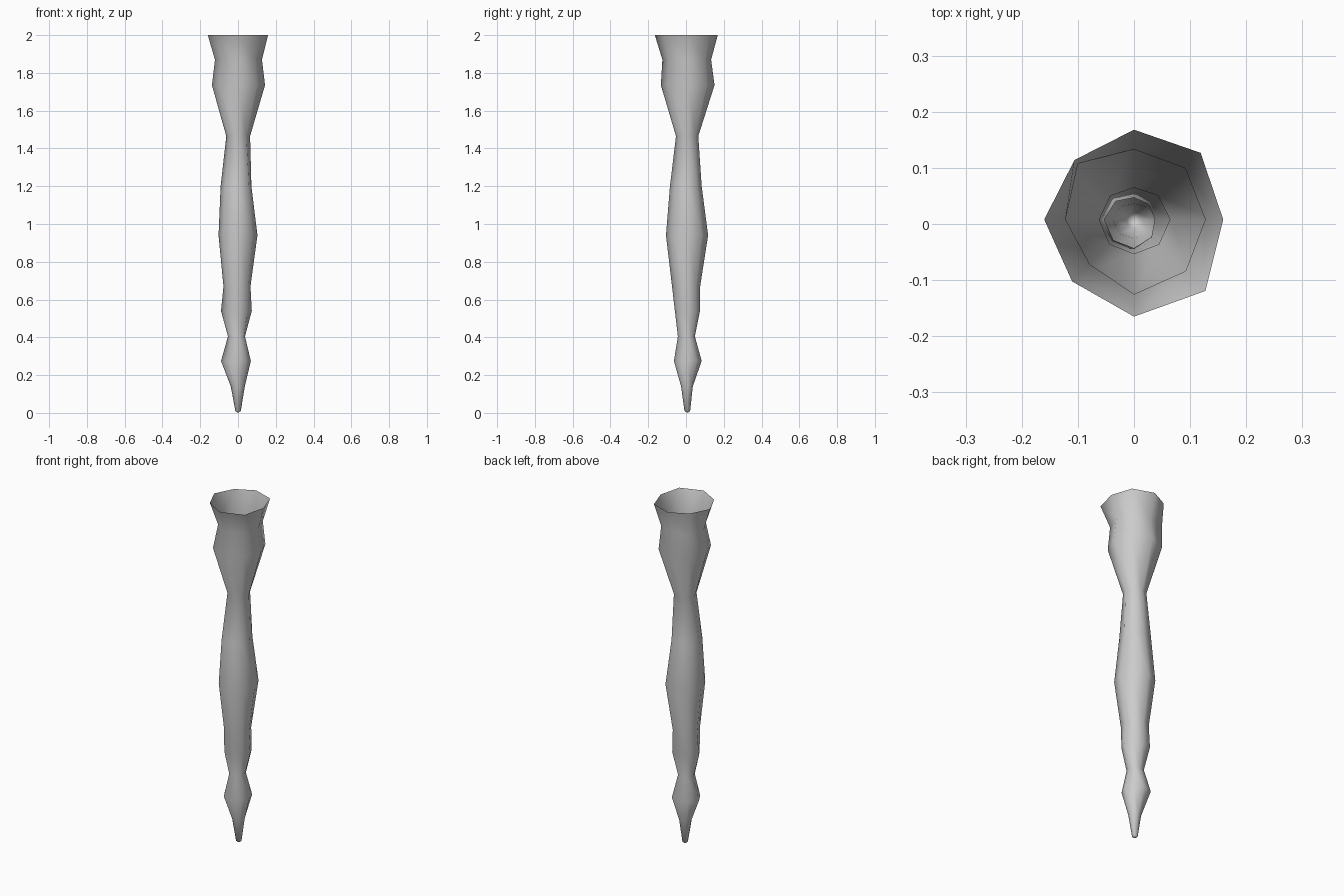
import bpy, bmesh, math

CY = 0.008  # axis offset in y

# Rings from rim to tip: height, then reach in +x, +y, -x, -y
RINGS = [
    (2.00, 0.159, 0.160, 0.160, 0.173),
    (1.87, 0.127, 0.125, 0.122, 0.133),
    (1.735, 0.143, 0.143, 0.138, 0.141),
    (1.465, 0.064, 0.057, 0.062, 0.061),
    (1.20, 0.071, 0.075, 0.092, 0.093),
    (0.94, 0.103, 0.109, 0.103, 0.114),
    (0.67, 0.066, 0.067, 0.077, 0.082),
    (0.54, 0.073, 0.066, 0.090, 0.067),
    (0.405, 0.037, 0.039, 0.053, 0.051),
    (0.275, 0.068, 0.075, 0.090, 0.072),
    (0.14, 0.036, 0.028, 0.038, 0.034),
    (0.01, 0.015, 0.014, 0.014, 0.016),
]
# Uneven diagonal corners near the rim: +x+y, -x+y, -x-y, +x-y
DIAGONALS = {0: (0.168, 0.150, 0.156, 0.180),
             1: (0.129, 0.141, 0.112, 0.130)}

bm = bmesh.new()
loops = []
for i, (z, *card) in enumerate(RINGS):
    diag = DIAGONALS.get(i) or [(card[k] + card[(k + 1) % 4]) / 2 for k in range(4)]
    loop = []
    for k in range(8):
        r = diag[k // 2] if k % 2 else card[k // 2]
        a = k * math.pi / 4
        loop.append(bm.verts.new((r * math.cos(a), CY + r * math.sin(a), z)))
    loops.append(loop)

# Open eight-sided shell
for up, low in zip(loops, loops[1:]):
    for k in range(8):
        n = (k + 1) % 8
        bm.faces.new((up[k], low[k], low[n], up[n]))

# Closed tip
tip = bm.verts.new((0, CY, 0))
for k in range(8):
    bm.faces.new((loops[-1][k], tip, loops[-1][(k + 1) % 8]))

bmesh.ops.recalc_face_normals(bm, faces=bm.faces)
for f in bm.faces:
    f.smooth = True
mesh = bpy.data.meshes.new("hanging_spike")
bm.to_mesh(mesh)
bm.free()
bpy.context.collection.objects.link(bpy.data.objects.new("hanging_spike", mesh))
